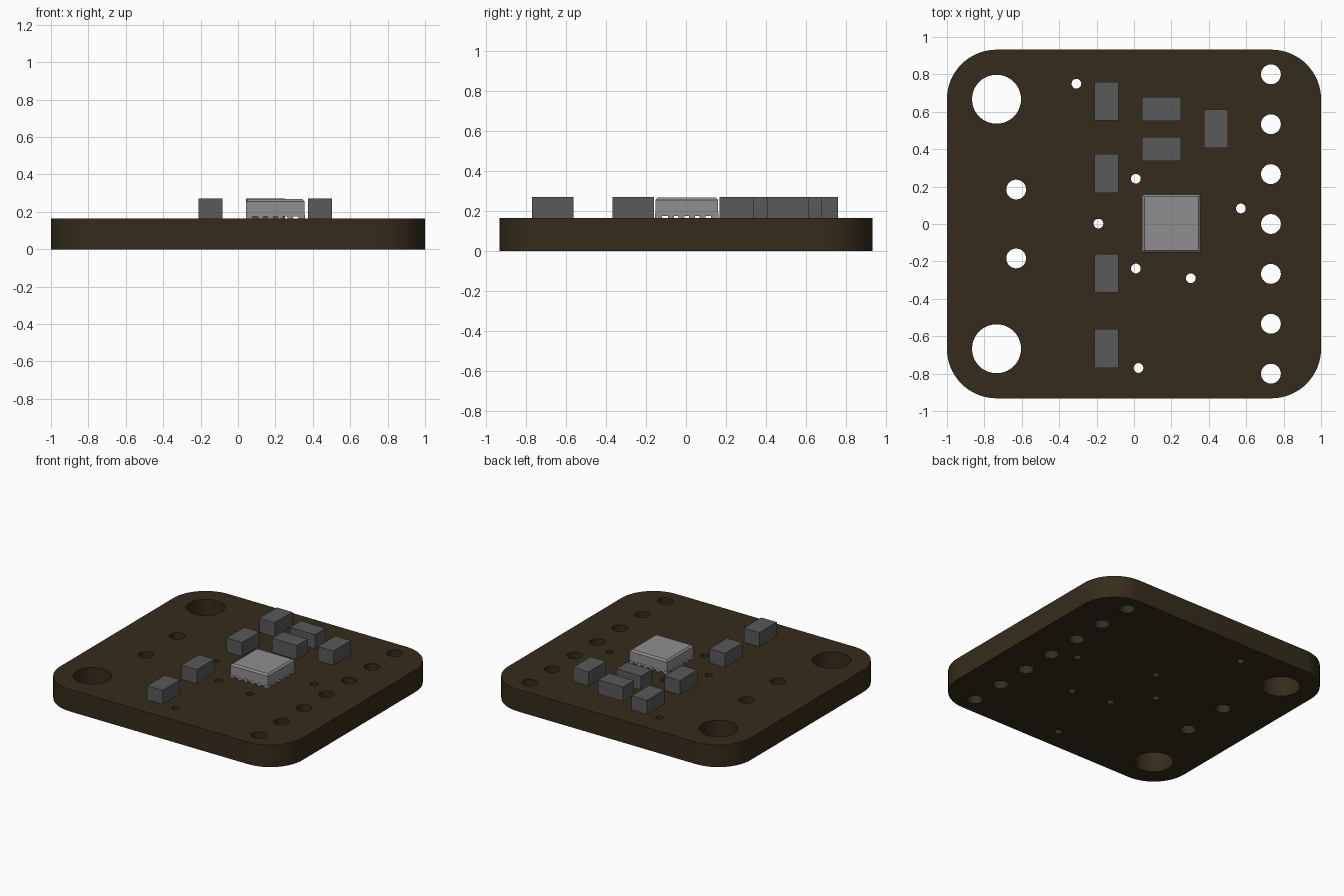
import bpy, bmesh
from math import pi, cos, sin, radians

if "Cube" in bpy.data.objects:
    bpy.data.objects.remove(bpy.data.objects["Cube"])

T = 0.165  # board thickness


def material(name, rgb):
    m = bpy.data.materials.new(name)
    m.diffuse_color = (*rgb, 1)
    m.use_nodes = True
    m.node_tree.nodes["Principled BSDF"].inputs["Base Color"].default_value = m.diffuse_color
    return m


def arc(cx, cy, r, a0, a1, n):
    return [(cx + r * cos(a0 + (a1 - a0) * i / n), cy + r * sin(a0 + (a1 - a0) * i / n))
            for i in range(n + 1)]


def box(name, centre, size, mat, top_bevel=0):
    bm = bmesh.new()
    bmesh.ops.create_cube(bm, size=1)
    bmesh.ops.scale(bm, vec=size, verts=bm.verts)
    if top_bevel:
        edges = [e for e in bm.edges if all(v.co.z > 0 for v in e.verts)]
        bmesh.ops.bevel(bm, geom=edges, offset=top_bevel, segments=1, affect='EDGES')
    me = bpy.data.meshes.new(name)
    bm.to_mesh(me)
    bm.free()
    me.materials.append(mat)
    ob = bpy.data.objects.new(name, me)
    ob.location = centre
    bpy.context.collection.objects.link(ob)
    return ob


board_mat = material("board_coating", (0.035, 0.025, 0.011))
part_mat = material("component_grey", (0.1, 0.1, 0.1))
chip_mat = material("chip_grey", (0.28, 0.27, 0.28))

# Board outline with rounded corners
R, HX, HY = 0.265, 1.0, 0.932
loops = [[]]
for k, (sx, sy) in enumerate([(1, 1), (-1, 1), (-1, -1), (1, -1)]):
    loops[0] += arc(sx * (HX - R), sy * (HY - R), R, k * pi / 2, (k + 1) * pi / 2, 16)

# Mounting holes, pin holes and vias
holes = [(-0.735, s * 0.667, 0.131) for s in (1, -1)]
holes += [(-0.63, s * 0.184, 0.053) for s in (1, -1)]
holes += [(0.732, i * 0.2667, 0.053) for i in range(-3, 4)]
holes += [(x, y, 0.026) for x, y in [(-0.308, 0.75), (0.01, 0.242), (-0.19, 0.002), (0.01, -0.238),
                                     (0.304, -0.29), (0.571, 0.083), (0.024, -0.77)]]
for x, y, r in holes:
    loops.append(arc(x, y, r, 0, 2 * pi, 40)[:-1])

# Extruded filled profile turned into a mesh
cu = bpy.data.curves.new("board_profile", 'CURVE')
cu.dimensions = '2D'
cu.fill_mode = 'BOTH'
cu.extrude = T / 2
for pts in loops:
    sp = cu.splines.new('POLY')
    sp.points.add(len(pts) - 1)
    for p, (x, y) in zip(sp.points, pts):
        p.co = (x, y, 0, 1)
    sp.use_cyclic_u = True
tmp = bpy.data.objects.new("board_profile", cu)
bpy.context.collection.objects.link(tmp)
bpy.context.view_layer.update()
me = bpy.data.meshes.new_from_object(tmp.evaluated_get(bpy.context.evaluated_depsgraph_get()))
bpy.data.objects.remove(tmp)
bm = bmesh.new()
bm.from_mesh(me)
bmesh.ops.remove_doubles(bm, verts=bm.verts, dist=1e-5)
bmesh.ops.recalc_face_normals(bm, faces=bm.faces)
bm.to_mesh(me)
bm.free()
me.materials.clear()
me.materials.append(board_mat)
board = bpy.data.objects.new("circuit_board", me)
board.location.z = T / 2
bpy.context.collection.objects.link(board)
bpy.context.view_layer.objects.active = board
board.select_set(True)
bpy.ops.object.shade_smooth_by_angle(angle=radians(30))

# Small surface-mount components
H = 0.105
L, W = 0.207, 0.128
upright = [(-0.147, 0.656), (-0.147, 0.27), (-0.147, -0.263), (-0.147, -0.666), (0.438, 0.51)]
flat = [(0.147, 0.615), (0.147, 0.402)]
for x, y in upright:
    box("component", (x, y, T + H / 2), (W, L, H), part_mat)
for x, y in flat:
    box("component", (x, y, T + H / 2), (L, W, H), part_mat)

# Main chip body, lifted on its contact pads
CX, CY, S, LIFT = 0.2, 0.003, 0.312, 0.009
body_h = 0.268 - T - LIFT
box("chip_body", (CX, CY, T + LIFT + body_h / 2), (S, S, body_h), chip_mat, 0.012)
pad_l, pad_w, pad_h = 0.035, 0.03, 0.022
for i in range(6):
    o = (i - 2.5) * 0.0525
    for s in (1, -1):
        e = s * (S / 2 + 0.002 - pad_l / 2)
        if abs(o) < 0.12:
            box("chip_pad", (CX + o, CY + e, T + pad_h / 2), (pad_w, pad_l, pad_h), chip_mat)
            box("chip_pad", (CX + e, CY + o, T + pad_h / 2), (pad_l, pad_w, pad_h), chip_mat)
# Corner pads
for sx in (1, -1):
    for sy in (1, -1):
        q = S / 2 + 0.002 - pad_l / 2
        box("chip_corner_pad", (CX + sx * q, CY + sy * q, T + pad_h / 2), (pad_l, pad_l, pad_h), chip_mat)
